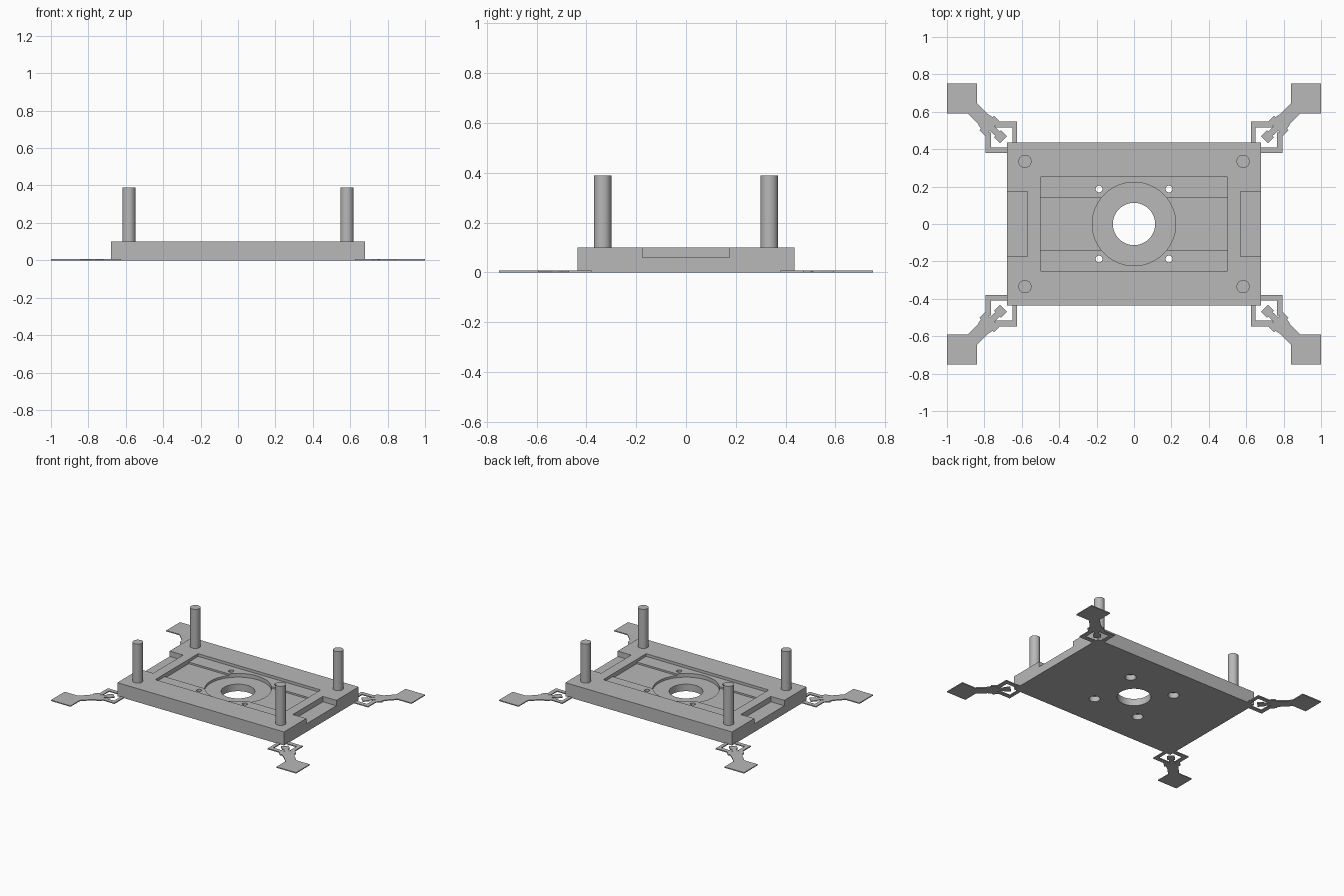
import bpy, bmesh
from mathutils import Vector

cube = bpy.data.objects.get("Cube")
if cube:
    bpy.data.objects.remove(cube, do_unlink=True)

grey = bpy.data.materials.new("plain grey")
grey.use_nodes = True
grey.diffuse_color = (0.48, 0.48, 0.48, 1)
grey.node_tree.nodes["Principled BSDF"].inputs["Base Color"].default_value = grey.diffuse_color

CORNERS = [(sx, sy) for sx in (-1, 1) for sy in (-1, 1)]


def finish(name, bm):
    bmesh.ops.recalc_face_normals(bm, faces=bm.faces)
    mesh = bpy.data.meshes.new(name)
    bm.to_mesh(mesh)
    bm.free()
    mesh.materials.append(grey)
    obj = bpy.data.objects.new(name, mesh)
    bpy.context.collection.objects.link(obj)
    return obj


def add_prism(bm, outline, z0, z1):
    face = bm.faces.new([bm.verts.new((x, y, z0)) for x, y in outline])
    ext = bmesh.ops.extrude_face_region(bm, geom=[face], use_keep_orig=True)
    top = [g for g in ext["geom"] if isinstance(g, bmesh.types.BMVert)]
    bmesh.ops.translate(bm, verts=top, vec=(0, 0, z1 - z0))


def rect(x0, x1, y0, y1):
    return [(x0, y0), (x1, y0), (x1, y1), (x0, y1)]


def box(name, x0, x1, y0, y1, z0, z1):
    bm = bmesh.new()
    add_prism(bm, rect(x0, x1, y0, y1), z0, z1)
    return finish(name, bm)


def cylinder(name, x, y, r, z0, z1, sides=48):
    bm = bmesh.new()
    bmesh.ops.create_cone(bm, cap_ends=True, segments=sides, radius1=r, radius2=r, depth=z1 - z0)
    bmesh.ops.translate(bm, verts=bm.verts, vec=(x, y, (z0 + z1) / 2))
    return finish(name, bm)


def smooth(obj):
    bpy.ops.object.select_all(action="DESELECT")
    obj.select_set(True)
    bpy.context.view_layer.objects.active = obj
    bpy.ops.object.shade_smooth_by_angle(angle=0.6)


def cut(target, cutter):
    mod = target.modifiers.new("cut", "BOOLEAN")
    mod.operation = "DIFFERENCE"
    mod.solver = "EXACT"
    mod.object = cutter
    bpy.context.view_layer.objects.active = target
    bpy.ops.object.modifier_apply(modifier=mod.name)
    bpy.data.objects.remove(cutter, do_unlink=True)


# Base plate with stepped pocket, round recess and through holes
plate = box("base_plate", -0.68, 0.68, -0.435, 0.435, 0, 0.1)
cut(plate, box("pocket_cutter", -0.5, 0.5, -0.25, 0.25, 0.08, 0.2))
cut(plate, box("channel_cutter", -0.5, 0.5, -0.14, 0.14, 0.068, 0.2))
cut(plate, cylinder("recess_cutter", 0, 0, 0.223, 0.052, 0.2, 64))
cut(plate, cylinder("bore_cutter", 0, 0, 0.113, -0.1, 0.2, 64))

# Notches in the two short sides
for s in (-1, 1):
    x0, x1 = sorted((s * 0.57, s * 0.8))
    cut(plate, box("notch_cutter", x0, x1, -0.175, 0.175, 0.06, 0.2))

# Screw holes, counterbored from below
for sx, sy in CORNERS:
    x, y = sx * 0.187, sy * 0.187
    cut(plate, cylinder("screw_cutter", x, y, 0.018, -0.1, 0.2, 32))
    cut(plate, cylinder("counterbore_cutter", x, y, 0.037, -0.1, 0.04, 32))
smooth(plate)

# Upright pegs
for sx, sy in CORNERS:
    smooth(cylinder("peg", sx * 0.583, sy * 0.335, 0.035, 0.1, 0.388))

# Thin corner arms: open square frame, diagonal strut with a hook head, square pad
CENTRE = Vector((0.71, 0.463))
ALONG = Vector((1, 1)).normalized()
ACROSS = Vector((-1, 1)).normalized()
HALF_STRUT = [(-0.018, 0.026), (0.028, 0.026), (0.028, 0.016), (0.068, 0.018), (0.068, 0.055),
              (0.11, 0.055), (0.11, 0.044), (0.14, 0.037), (0.25, 0.037)]
strut = [CENTRE + ALONG * u + ACROSS * v for u, v in HALF_STRUT]
strut += [CENTRE + ALONG * u - ACROSS * v for u, v in reversed(HALF_STRUT)]
ARM_PARTS = {
    "arm_strut": [strut],
    "arm_pad": [rect(0.84, 1.0, 0.592, 0.752)],
    "arm_frame": [rect(0.625, 0.65, 0.38, 0.547), rect(0.65, 0.795, 0.38, 0.41),
                  rect(0.65, 0.74, 0.517, 0.547), rect(0.765, 0.795, 0.41, 0.49)],
}
for sx, sy in CORNERS:
    for name, outlines in ARM_PARTS.items():
        bm = bmesh.new()
        for outline in outlines:
            add_prism(bm, [(sx * x, sy * y) for x, y in outline], 0, 0.007)
        finish(name, bm)
